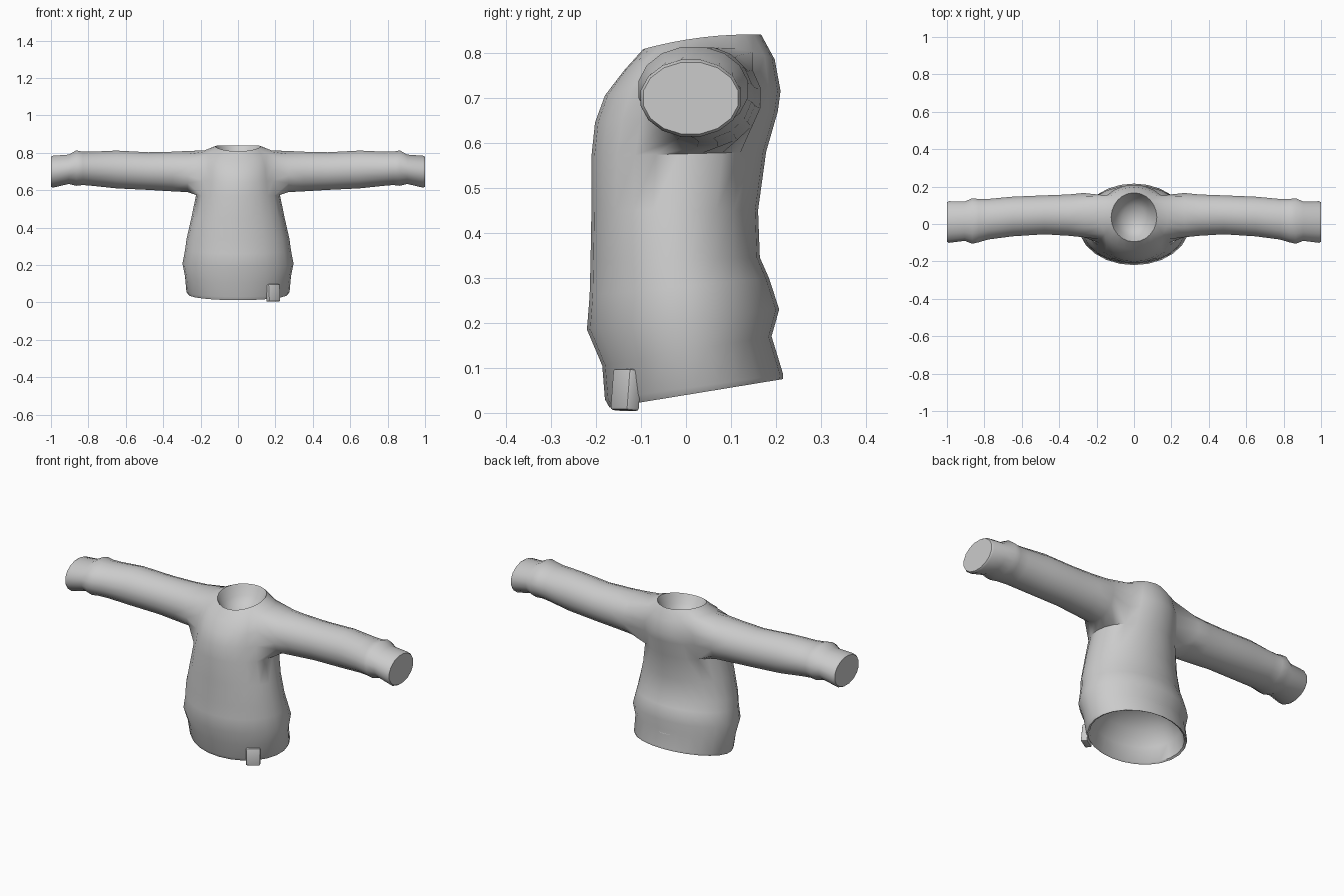
import bpy, bmesh, math
from mathutils import Matrix

if "Cube" in bpy.data.objects:
    bpy.data.objects.remove(bpy.data.objects["Cube"], do_unlink=True)

# One plain cloth colour
grey = bpy.data.materials.new("grey cloth")
grey.use_nodes = True
grey.diffuse_color = (0.6, 0.6, 0.6, 1)
bsdf = next(n for n in grey.node_tree.nodes if n.type == 'BSDF_PRINCIPLED')
bsdf.inputs["Base Color"].default_value = grey.diffuse_color
bsdf.inputs["Roughness"].default_value = 0.8


def finish(bm, name, angle):
    bmesh.ops.recalc_face_normals(bm, faces=bm.faces)
    mesh = bpy.data.meshes.new(name)
    bm.to_mesh(mesh)
    bm.free()
    mesh.materials.append(grey)
    obj = bpy.data.objects.new(name, mesh)
    bpy.context.collection.objects.link(obj)
    bpy.ops.object.select_all(action='DESELECT')
    obj.select_set(True)
    bpy.context.view_layer.objects.active = obj
    bpy.ops.object.shade_smooth_by_angle(angle=math.radians(angle))
    return obj


def bridge(bm, a, b, closed=False, skip=()):
    count = len(a)
    for j in range(count if closed else count - 1):
        if j not in skip:
            k = (j + 1) % count
            bm.faces.new((a[j], a[k], b[k], b[j]))


COLS = 12  # columns around half of the body


def half_ring(bm, ring, scale=1.0, rise=0.0):
    """Half an ellipse tilted from its front point to its back point."""
    yf, zf, yb, zb, half, lift = ring
    verts = []
    for j in range(COLS + 1):
        t = math.pi * (j / COLS - 0.5)
        s, c = math.sin(t) * scale, math.cos(t) * scale
        verts.append(bm.verts.new((half * c,
                                   (yf + yb) / 2 + (yb - yf) / 2 * s,
                                   (zf + zb) / 2 + (zb - zf) / 2 * s + lift * c * c + rise)))
    return verts


# Body rings: front y, front z, back y, back z, half width, side lift
body = [
    (-0.170, 0.012, 0.215, 0.075, 0.268, 0),
    (-0.180, 0.030, 0.216, 0.085, 0.276, 0),
    (-0.186, 0.105, 0.190, 0.170, 0.283, 0),
    (-0.220, 0.185, 0.207, 0.230, 0.297, 0),
    (-0.214, 0.260, 0.184, 0.300, 0.283, 0),
    (-0.212, 0.335, 0.164, 0.345, 0.275, 0),
    (-0.210, 0.450, 0.160, 0.450, 0.250, 0),
    (-0.210, 0.570, 0.178, 0.580, 0.224, 0),
    (-0.202, 0.645, 0.204, 0.670, 0.215, 0),
    (-0.180, 0.705, 0.210, 0.715, 0.207, 0.02),
    (-0.138, 0.760, 0.197, 0.785, 0.180, 0.04),
    (-0.095, 0.808, 0.167, 0.840, 0.122, 0.01),
]
bm = bmesh.new()
rings = [half_ring(bm, r) for r in body]

# Armhole: a block of faces left open for the sleeve
LOW, HIGH, FRONT, BACK = 7, 10, 4, 9
for i in range(len(rings) - 1):
    hole = range(FRONT, BACK) if LOW <= i < HIGH else ()
    bridge(bm, rings[i], rings[i + 1], skip=hole)

# Hollows at the hem and the neck
for start, shape, way, steps in (
        (rings[0], body[0], 1, ((0.96, 0.005), (0.9, 0.08), (0.7, 0.15), (0.4, 0.19), (0, 0.2))),
        (rings[-1], body[-1], -1, ((0.95, 0.01), (0.8, 0.05), (0.5, 0.085), (0, 0.1)))):
    last = start
    for scale, depth in steps:
        ring = half_ring(bm, shape, scale, way * depth)
        bridge(bm, last, ring)
        last = ring

# Sleeve rings: x, front y, back y, low z, high z
sleeve = [
    (0.270, -0.073, 0.168, 0.588, 0.812),
    (0.350, -0.065, 0.160, 0.592, 0.808),
    (0.480, -0.057, 0.155, 0.600, 0.805),
    (0.650, -0.068, 0.148, 0.608, 0.814),
    (0.780, -0.085, 0.136, 0.622, 0.808),
    (0.830, -0.100, 0.136, 0.626, 0.808),
    (0.865, -0.108, 0.140, 0.622, 0.815),
    (0.905, -0.092, 0.122, 0.632, 0.792),
    (0.990, -0.103, 0.124, 0.612, 0.786),
    (1.000, -0.097, 0.118, 0.618, 0.780),
]
last = ([rings[LOW][j] for j in range(FRONT, BACK)]
        + [rings[i][BACK] for i in range(LOW, HIGH)]
        + [rings[HIGH][j] for j in range(BACK, FRONT, -1)]
        + [rings[i][FRONT] for i in range(HIGH, LOW, -1)])
sides = len(last)
for x, yf, yb, zl, zh in sleeve:
    ring = []
    for k in range(sides):
        a = -math.pi / 2 + math.tau * (k - (BACK - FRONT) / 2) / sides
        ring.append(bm.verts.new((x, (yf + yb) / 2 + (yb - yf) / 2 * math.cos(a),
                                  (zl + zh) / 2 + (zh - zl) / 2 * math.sin(a))))
    bridge(bm, last, ring, closed=True)
    last = ring
bm.faces.new(last)  # cuff end

# Mirror to the other side and weld the middle
bmesh.ops.remove_doubles(bm, verts=bm.verts, dist=0.0005)
bmesh.ops.mirror(bm, geom=bm.verts[:] + bm.edges[:] + bm.faces[:],
                 matrix=Matrix.Identity(4), merge_dist=0.0005, axis='X')
bmesh.ops.remove_doubles(bm, verts=bm.verts, dist=0.0005)
finish(bm, "sweater", 48)

# Small fabric tag folded over the hem
bm = bmesh.new()
bmesh.ops.create_cube(bm, size=1)
bmesh.ops.scale(bm, vec=(0.072, 0.034, 0.092), verts=bm.verts)
bmesh.ops.bevel(bm, geom=bm.edges[:], offset=0.006, segments=2, affect='EDGES', profile=0.5)
tag = finish(bm, "hem_tag", 40)
tag.location = (0.187, -0.133, 0.051)
tag.rotation_euler = (math.radians(-5), 0, math.radians(32))
